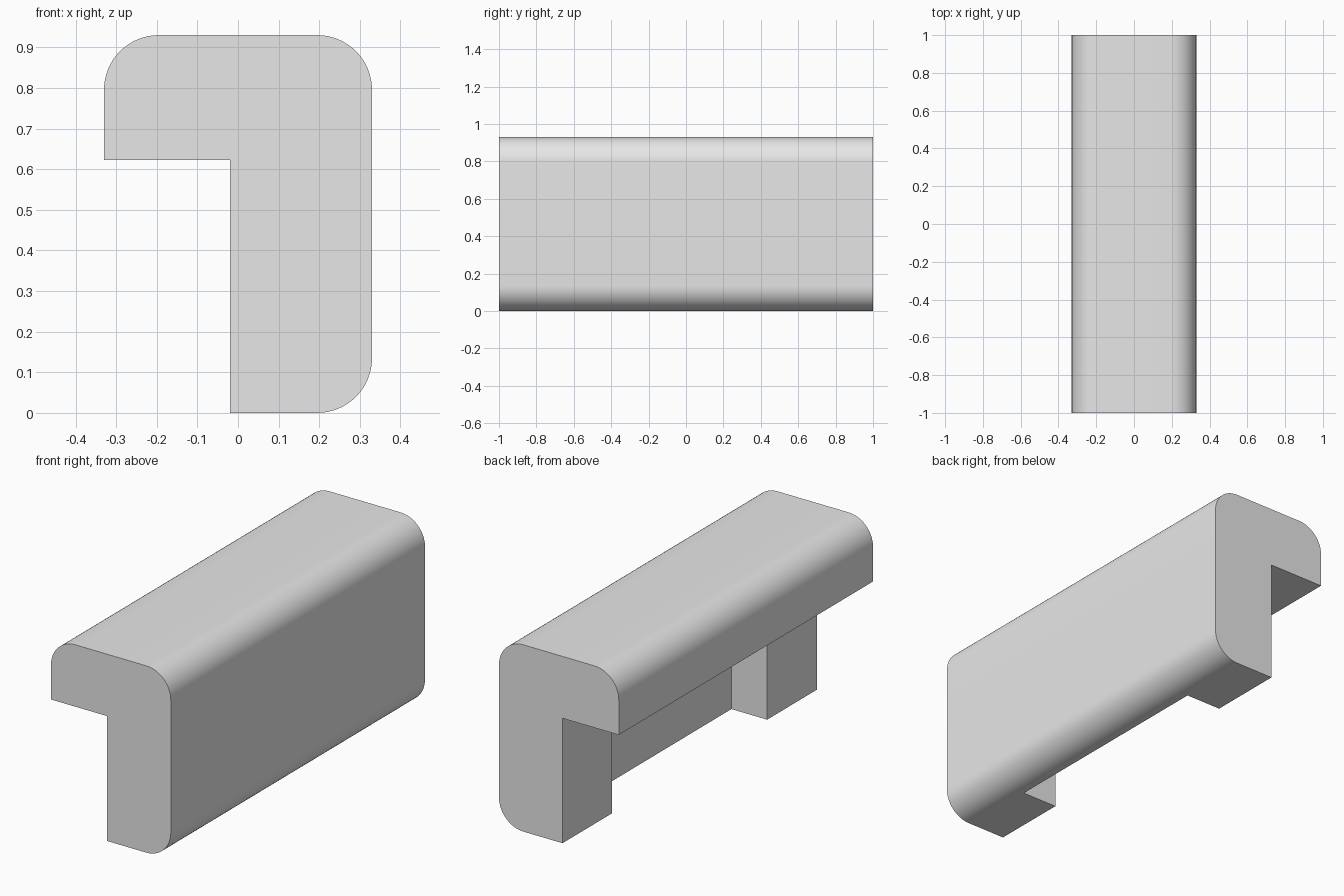
import bpy
import bmesh
from math import sin, cos, pi, radians

cube = bpy.data.objects.get("Cube")
if cube:
    bpy.data.objects.remove(cube, do_unlink=True)

HALF_W, HEIGHT, HALF_L = 0.33, 0.93, 1.0
RADIUS, STEPS = 0.135, 16
LEG_X, LIP_Z = -0.02, 0.622          # inner corner of the hooked section
RECESS_X, RECESS_HALF = 0.177, 0.61  # pocket behind the leg

grey = bpy.data.materials.new("light grey")
grey.use_nodes = True
colour = (0.8, 0.8, 0.8, 1)
grey.diffuse_color = colour
grey.node_tree.nodes["Principled BSDF"].inputs["Base Color"].default_value = colour


def prism(name, outline, half_length):
    """Extrude an x-z outline symmetrically along y."""
    bm = bmesh.new()
    face = bm.faces.new([bm.verts.new((x, -half_length, z)) for x, z in outline])
    grown = bmesh.ops.extrude_face_region(bm, geom=[face])["geom"]
    moved = [v for v in grown if isinstance(v, bmesh.types.BMVert)]
    bmesh.ops.translate(bm, verts=moved, vec=(0, 2 * half_length, 0))
    bmesh.ops.recalc_face_normals(bm, faces=bm.faces)
    mesh = bpy.data.meshes.new(name)
    bm.to_mesh(mesh)
    bm.free()
    mesh.materials.append(grey)
    obj = bpy.data.objects.new(name, mesh)
    bpy.context.collection.objects.link(obj)
    return obj


def corner(cx, cz, start):
    """Quarter-circle corner, counter-clockwise from the start angle."""
    angles = [start + pi / 2 * i / STEPS for i in range(STEPS + 1)]
    return [(cx + RADIUS * cos(a), cz + RADIUS * sin(a)) for a in angles]


# Hooked section with three rounded outer corners
side, top = HALF_W - RADIUS, HEIGHT - RADIUS
outline = [(LEG_X, 0)]
outline += corner(side, RADIUS, -pi / 2)
outline += corner(side, top, 0)
outline += corner(-side, top, pi / 2)
outline += [(-HALF_W, LIP_Z), (LEG_X, LIP_Z)]
body = prism("hooked_rail", outline, HALF_L)

# Pocket between the two end blocks
pocket = [(LEG_X - 0.1, -0.1), (RECESS_X, -0.1),
          (RECESS_X, LIP_Z), (LEG_X - 0.1, LIP_Z)]
cutter = prism("recess_cutter", pocket, RECESS_HALF)
cutter.hide_render = True
cut = body.modifiers.new("recess", "BOOLEAN")
cut.operation = "DIFFERENCE"
cut.solver = "EXACT"
cut.object = cutter

bpy.ops.object.select_all(action="DESELECT")
body.select_set(True)
bpy.context.view_layer.objects.active = body
bpy.ops.object.modifier_apply(modifier=cut.name)
bpy.data.objects.remove(cutter, do_unlink=True)
bpy.ops.object.shade_smooth_by_angle(angle=radians(30))
